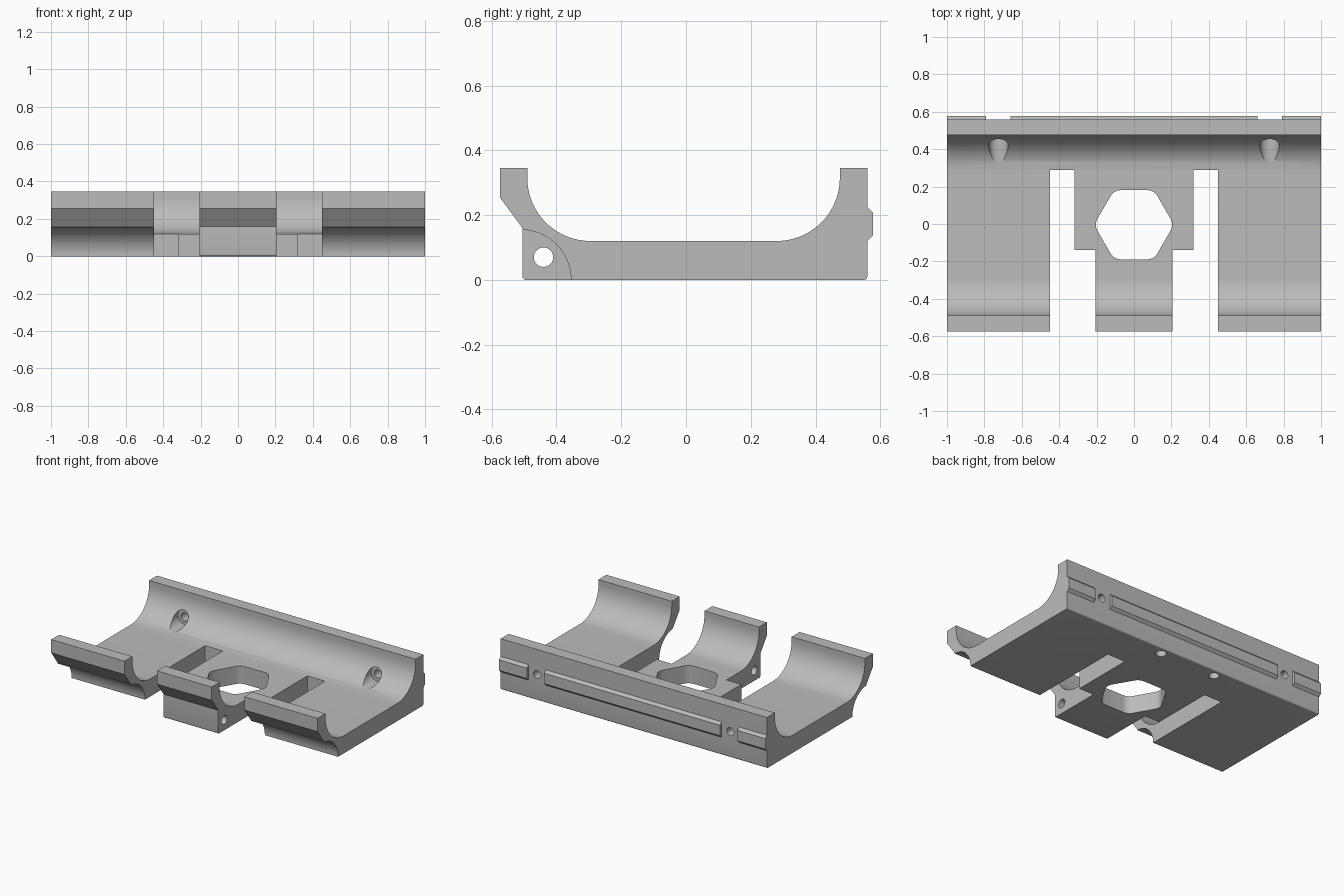
import bpy, bmesh, math
from mathutils import Vector

if "Cube" in bpy.data.objects:
    bpy.data.objects.remove(bpy.data.objects["Cube"], do_unlink=True)

grey = bpy.data.materials.new("plain grey")
grey.use_nodes = True
colour = (0.5, 0.5, 0.5, 1)
grey.diffuse_color = colour
grey.node_tree.nodes["Principled BSDF"].inputs["Base Color"].default_value = colour


def prism(name, points, axis, lo, hi):
    """Extrude a 2D outline along an axis; the outline uses the other two axes in order."""
    def place(p, d):
        co = list(p)
        co.insert("xyz".index(axis), d)
        return co
    bm = bmesh.new()
    face = bm.faces.new([bm.verts.new(place(p, lo)) for p in points])
    made = bmesh.ops.extrude_face_region(bm, geom=[face])["geom"]
    shift = Vector(place((0, 0), hi - lo))
    bmesh.ops.translate(bm, vec=shift, verts=[g for g in made if isinstance(g, bmesh.types.BMVert)])
    bmesh.ops.recalc_face_normals(bm, faces=bm.faces)
    mesh = bpy.data.meshes.new(name)
    bm.to_mesh(mesh)
    bm.free()
    mesh.materials.append(grey)
    obj = bpy.data.objects.new(name, mesh)
    bpy.context.collection.objects.link(obj)
    return obj


def arc(cx, cy, r, start, end, steps):
    angles = [math.radians(start + (end - start) * i / steps) for i in range(steps + 1)]
    return [(cx + r * math.cos(a), cy + r * math.sin(a)) for a in angles]


def circle(cx, cy, r, steps=32):
    return arc(cx, cy, r, 0, 360, steps)[:-1]


def rect(x0, x1, y0, y1):
    return [(x0, y0), (x1, y0), (x1, y1), (x0, y1)]


def activate(obj):
    bpy.ops.object.select_all(action="DESELECT")
    obj.select_set(True)
    bpy.context.view_layer.objects.active = obj


def cut(target, points, axis, lo, hi):
    cutter = prism("cutter", points, axis, lo, hi)
    cutter.hide_render = True
    mod = target.modifiers.new("cut", "BOOLEAN")
    mod.operation, mod.solver, mod.object = "DIFFERENCE", "EXACT", cutter
    activate(target)
    bpy.ops.object.modifier_apply(modifier=mod.name)
    bpy.data.objects.remove(cutter, do_unlink=True)


# Trough body: constant cross-section along the full width
floor, top, r = 0.12, 0.345, 0.195
front, back = -0.49, 0.475
profile = [(-0.575, top), (-0.575, 0.255), (-0.505, 0.16)]
profile += arc(-0.495, 0.01, 0.01, 180, 270, 4)
profile += arc(0.55, 0.01, 0.01, 270, 360, 4)
profile += [(0.56, top), (back, top)]
profile += arc(back - r, floor + r, r, 0, -90, 24)
profile += arc(front + r, floor + r, r, 270, 180, 24)
profile += [(front, top)]
body = prism("trough_body", profile, "x", -1, 1)

for s in (-1, 1):
    def span(a, b):
        return sorted((s * a, s * b))
    # Concave relief under the outer front lips
    cut(body, circle(-0.51, 0, 0.155, 80), "x", *span(0.4, 1.1))
    # Stepped slot beside the centre tongue
    slot = [(0.205, -0.7), (0.45, -0.7), (0.45, 0.29), (0.317, 0.29), (0.317, -0.14), (0.205, -0.14)]
    cut(body, [(s * x, y) for x, y in slot], "z", -0.1, 0.5)
    # Counterbored screw hole in the back wall
    cut(body, circle(s * 0.725, 0.175, 0.052), "y", 0.2, 0.465)
    cut(body, circle(s * 0.725, 0.175, 0.027), "y", 0.4, 0.7)
    # Blind hole under the back wall
    cut(body, circle(s * 0.21, 0.505, 0.033), "z", -0.1, 0.15)

# Cross pin hole through the centre tongue
cut(body, circle(-0.44, 0.07, 0.03), "x", -0.3, 0.3)

# Hexagonal opening with rounded corners
hexagon = []
for i in range(6):
    a = i * 60
    d = 0.2136 - 0.06 / math.cos(math.radians(30))
    cx, cy = d * math.cos(math.radians(a)), d * math.sin(math.radians(a)) - 0.004
    hexagon += arc(cx, cy, 0.06, a - 30, a + 30, 6)
cut(body, hexagon, "z", -0.1, 0.5)

activate(body)
bpy.ops.object.shade_smooth_by_angle(angle=math.radians(25))

# Chamfered rail strips on the back wall
rail = [(0.555, 0.12), (0.56, 0.12), (0.577, 0.137), (0.577, 0.208), (0.56, 0.225), (0.555, 0.225)]
for name, lo, hi in (("right_rail", -1, -0.79), ("middle_rail", -0.66, 0.66), ("left_rail", 0.79, 1)):
    prism(name, rail, "x", lo, hi)
